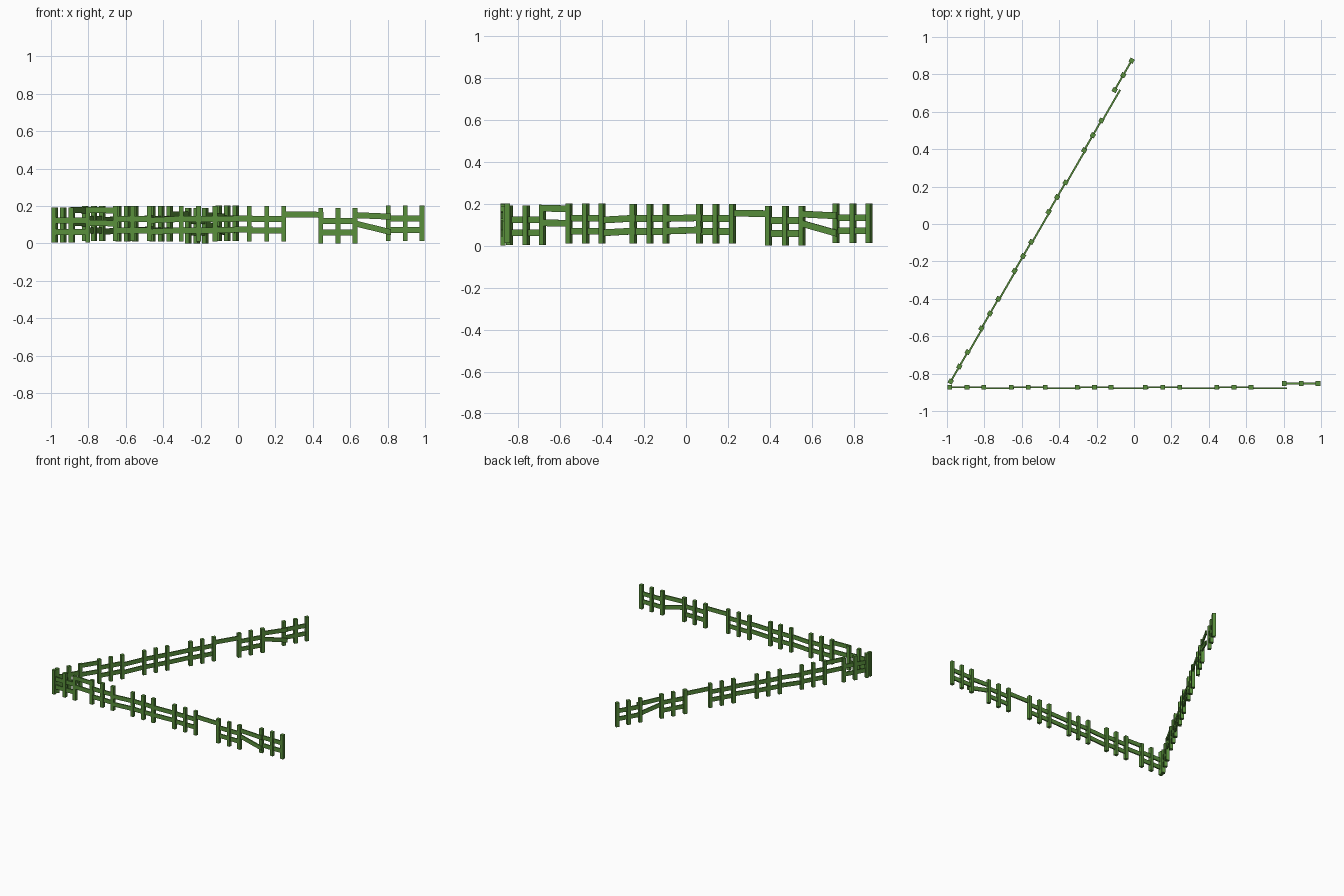
import bpy, bmesh, math
from mathutils import Matrix, Vector

if "Cube" in bpy.data.objects:
    bpy.data.objects.remove(bpy.data.objects["Cube"])

green = bpy.data.materials.new("leaf green")
green.diffuse_color = (0.10, 0.28, 0.045, 1)
green.use_nodes = True
green.node_tree.nodes["Principled BSDF"].inputs["Base Color"].default_value = green.diffuse_color

# Panels of three posts: (post positions along the fence, sideways offset, post foot height)
PANELS = [
    ((0.000, 0.092, 0.181), 0.0, 0.004),
    ((0.328, 0.420, 0.510), 0.0, 0.012),
    ((0.682, 0.774, 0.862), 0.0, 0.010),
    ((1.046, 1.138, 1.229), 0.0, 0.010),
    ((1.427, 1.520, 1.611), 0.0, 0.001),
    ((1.788, 1.880, 1.969), 0.02, 0.014),
]
# Rails linking one panel to the next: (gap number, start height, end height)
LINKS = [(0, 0.180, 0.176), (0, 0.110, 0.107),
         (1, 0.122, 0.132), (1, 0.061, 0.071),
         (2, 0.130, 0.134), (2, 0.070, 0.076),
         (3, 0.156, 0.153),
         (4, 0.152, 0.143), (4, 0.110, 0.060)]
POST, HEIGHT, RAIL_H, RAIL_T = 0.025, 0.189, 0.032, 0.010


def finish(bm, name, place):
    mesh = bpy.data.meshes.new(name)
    bm.to_mesh(mesh)
    bm.free()
    mesh.materials.append(green)
    obj = bpy.data.objects.new(name, mesh)
    obj.matrix_world = place
    bpy.context.collection.objects.link(obj)


def box(bm, centre, size):
    m = Matrix.Translation(centre) @ Matrix.Diagonal((*size, 1))
    return bmesh.ops.create_cube(bm, size=1, matrix=m)["verts"]


def rail(bm, s0, s1, y, z0, z1):
    # a plank whose two ends may sit at different heights
    for v in box(bm, ((s0 + s1) / 2, y, 0), (s1 - s0, RAIL_T, RAIL_H)):
        v.co.z += z0 if v.co.x < (s0 + s1) / 2 else z1


def fence(label, place):
    # upright posts
    bm = bmesh.new()
    for posts, side, foot in PANELS:
        for s in posts:
            box(bm, (s, side, foot + HEIGHT / 2), (POST, POST, HEIGHT))
    finish(bm, label + "_posts", place)

    # two level rails in each panel
    bm = bmesh.new()
    for posts, side, foot in PANELS:
        for h in (0.058, 0.120):
            rail(bm, posts[0], posts[2], side, foot + h, foot + h)
    finish(bm, label + "_panel_rails", place)

    # loose rails bridging the gaps
    bm = bmesh.new()
    for gap, z0, z1 in LINKS:
        rail(bm, PANELS[gap][0][2] - 0.012, PANELS[gap + 1][0][0] + 0.016, -0.005, z0, z1)
    finish(bm, label + "_link_rails", place)


# the same fence twice, the second swung round by 60 degrees
fence("front_fence", Matrix.Translation((-0.985, -0.873, 0)))
fence("slanted_fence", Matrix.Translation((-0.98, -0.842, 0)) @ Matrix.Rotation(math.radians(60), 4, "Z"))
